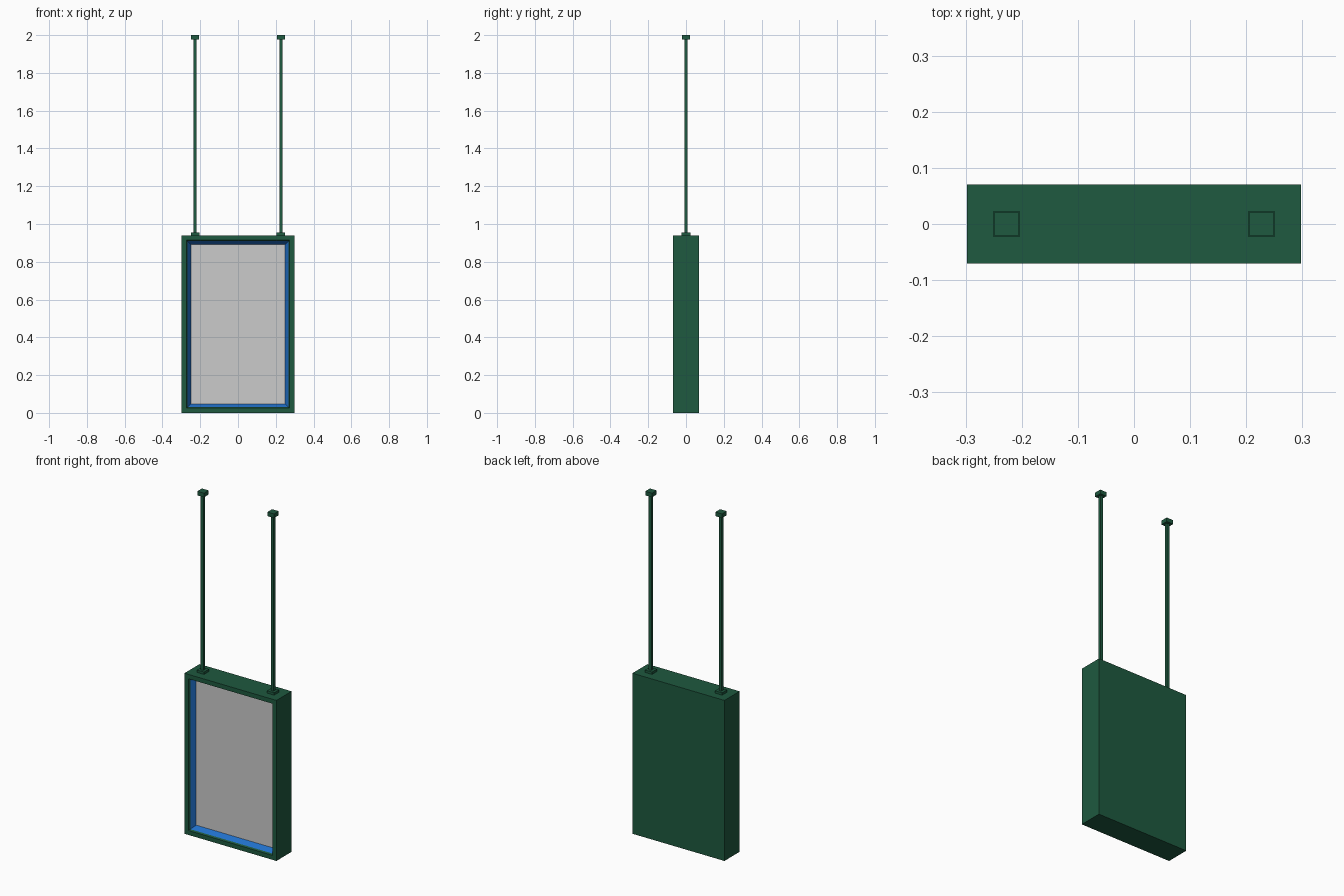
import bpy, bmesh

if "Cube" in bpy.data.objects:
    bpy.data.objects.remove(bpy.data.objects["Cube"])

W, D, H = 0.298, 0.07, 0.94   # half width, half depth, height of the housing


def material(name, color):
    m = bpy.data.materials.new(name)
    m.diffuse_color = (*color, 1)
    m.use_nodes = True
    m.node_tree.nodes["Principled BSDF"].inputs["Base Color"].default_value = m.diffuse_color
    return m


green = material("green_paint", (0.013, 0.10, 0.05))
blue = material("blue_trim", (0.015, 0.16, 0.58))


def lofted(name, sections, mat=None, cap_start=False, cap_end=False):
    """Skin of upright rectangles, each given as (inset from housing edge, y)."""
    bm = bmesh.new()
    loops = []
    for i, y in sections:
        pts = ((-W + i, i), (W - i, i), (W - i, H - i), (-W + i, H - i))
        loops.append([bm.verts.new((x, y, z)) for x, z in pts])
    for a, b in zip(loops, loops[1:]):
        for k in range(4):
            n = (k + 1) % 4
            bm.faces.new((a[k], a[n], b[n], b[k]))
    if cap_start:
        bm.faces.new(loops[0][::-1])
    if cap_end:
        bm.faces.new(loops[-1])
    # orient: the skin always starts at the back and ends facing the front
    bmesh.ops.reverse_faces(bm, faces=bm.faces[:])
    me = bpy.data.meshes.new(name)
    bm.to_mesh(me)
    bm.free()
    ob = bpy.data.objects.new(name, me)
    bpy.context.collection.objects.link(ob)
    if mat:
        me.materials.append(mat)
    return ob


def box(name, x, z0, z1, size, mat):
    bpy.ops.mesh.primitive_cube_add(size=1, location=(x, 0, (z0 + z1) / 2))
    ob = bpy.context.object
    ob.name = name
    ob.scale = (size, size, z1 - z0)
    ob.data.materials.append(mat)


# Housing: closed back, sides, front rim and the short wall of the opening
lofted("housing", [(0, D), (0, -D), (0.026, -D), (0.030, -D + 0.012)],
       green, cap_start=True)

# Sloped blue trim around the display
lofted("display_trim", [(0.030, -D + 0.012), (0.048, -D + 0.04)], blue)

# Display panel
lofted("display_panel", [(0.048, -D + 0.04)], cap_end=True)

# Hanging rods with mounting blocks at both ends
for side, x in (("left", -0.227), ("right", 0.227)):
    box(f"{side}_lower_mount", x, H - 0.005, H + 0.014, 0.046, green)
    box(f"{side}_rod", x, H + 0.01, 1.985, 0.017, green)
    box(f"{side}_ceiling_mount", x, 1.976, 2.0, 0.043, green)
